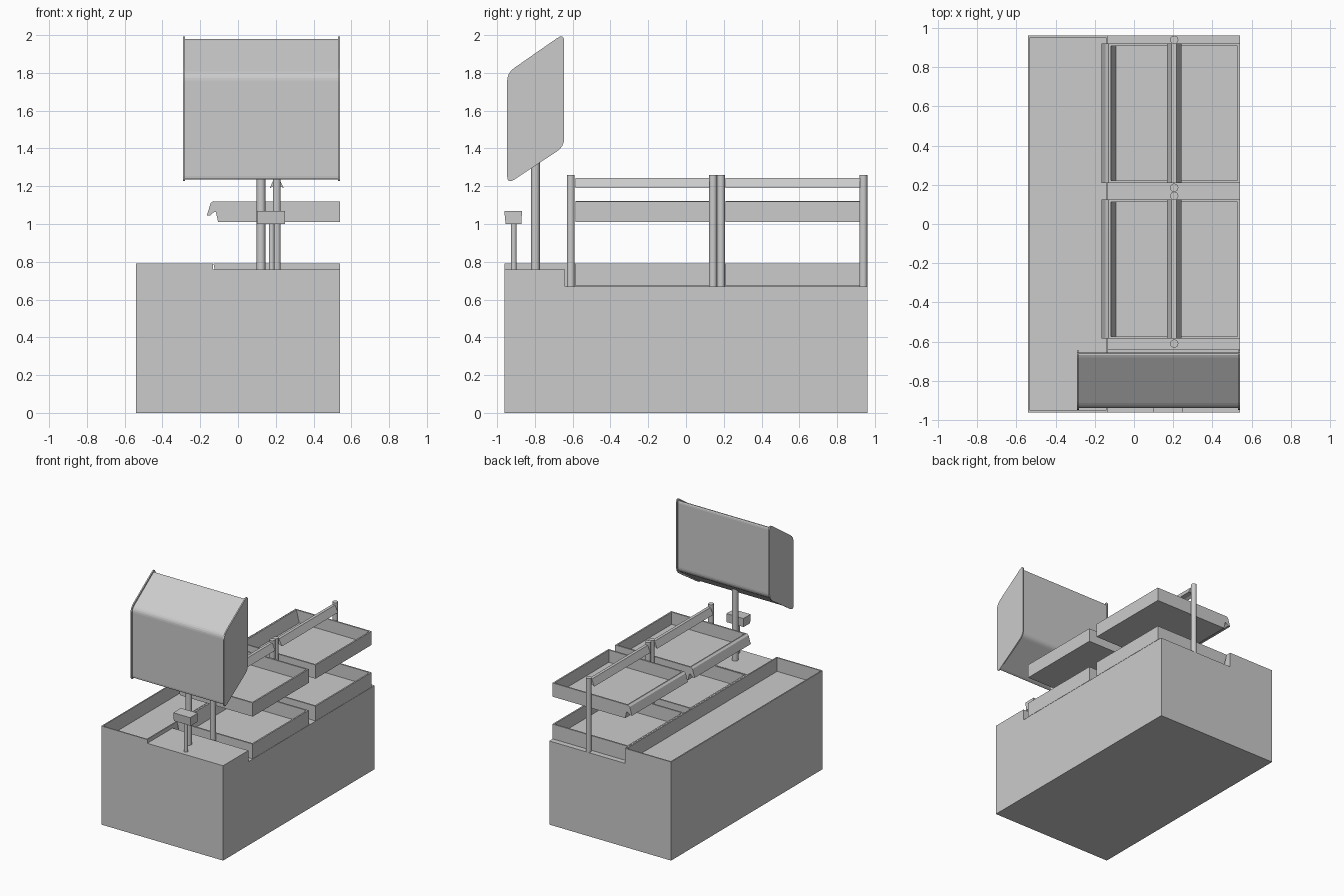
import bpy, bmesh
from mathutils import Vector

if "Cube" in bpy.data.objects:
    bpy.data.objects.remove(bpy.data.objects["Cube"])


def make(name, bm):
    bmesh.ops.recalc_face_normals(bm, faces=bm.faces)
    me = bpy.data.meshes.new(name)
    bm.to_mesh(me)
    bm.free()
    ob = bpy.data.objects.new(name, me)
    bpy.context.collection.objects.link(ob)
    return ob


def loft(name, rings):
    """Skin a list of matching closed rings and cap both ends."""
    bm = bmesh.new()
    vs = [[bm.verts.new(p) for p in r] for r in rings]
    n = len(vs[0])
    for a, b in zip(vs, vs[1:]):
        for i in range(n):
            j = (i + 1) % n
            bm.faces.new((a[i], a[j], b[j], b[i]))
    bm.faces.new(vs[0])
    bm.faces.new(vs[-1])
    return make(name, bm)


def rect(x0, x1, y0, y1, z):
    return [(x0, y0, z), (x1, y0, z), (x1, y1, z), (x0, y1, z)]


def box(name, x0, x1, y0, y1, z0, z1):
    return loft(name, [rect(x0, x1, y0, y1, z0), rect(x0, x1, y0, y1, z1)])


def open_box(name, x0, x1, y0, y1, z0, z1, floor, t=0.012, flare=0.0):
    """Thin walled bin; the left wall leans outward by flare."""
    return loft(name, [
        rect(x0 + flare, x1, y0, y1, z0),
        rect(x0, x1, y0, y1, z1),
        rect(x0 + t, x1 - t, y0 + t, y1 - t, z1),
        rect(x0 + flare + t, x1 - t, y0 + t, y1 - t, floor)])


def prism_x(name, pts, x0, x1):
    return loft(name, [[(x, y, z) for y, z in pts] for x in (x0, x1)])


def prism_y(name, pts, y0, y1):
    return loft(name, [[(x, y, z) for x, z in pts] for y in (y0, y1)])


def post(name, x, y, z0, z1, r):
    bm = bmesh.new()
    bmesh.ops.create_cone(bm, cap_ends=True, segments=20, radius1=r, radius2=r, depth=z1 - z0)
    bmesh.ops.translate(bm, verts=bm.verts, vec=(x, y, (z0 + z1) / 2))
    ob = make(name, bm)
    for p in ob.data.polygons:
        p.use_smooth = len(p.vertices) == 4
    return ob


def rounded(pts, r, steps=4):
    """Round each corner of a profile with a quadratic curve."""
    out = []
    n = len(pts)
    for i in range(n):
        p = Vector(pts[i])
        a = p + (Vector(pts[i - 1]) - p).normalized() * r
        b = p + (Vector(pts[(i + 1) % n]) - p).normalized() * r
        for k in range(steps + 1):
            t = k / steps
            out.append(tuple(a * (1 - t) ** 2 + p * 2 * t * (1 - t) + b * t * t))
    return out


# counter body with a lower shelf behind the front block
prism_x("counter_body", [(-0.96, 0), (0.96, 0), (0.96, 0.67), (-0.64, 0.67),
                         (-0.64, 0.76), (-0.96, 0.76)], -0.132, 0.54)

# long open bin on the left side
open_box("side_bin", -0.54, -0.132, -0.96, 0.96, 0, 0.79, 0.68, t=0.01)

# two bays of trays, each with a label strip and a top rail
for tag, y0, y1 in (("front", -0.585, 0.125), ("rear", 0.21, 0.92)):
    open_box(tag + "_lower_tray", -0.13, 0.54, y0, y1, 0.672, 0.79, 0.685, flare=0.025)
    open_box(tag + "_upper_tray", -0.13, 0.54, y0, y1, 1.01, 1.12, 1.022, flare=0.025)
    prism_y(tag + "_label_strip", [(-0.165, 1.045), (-0.145, 1.11), (-0.13, 1.122),
                                   (-0.112, 1.06), (-0.125, 1.065), (-0.148, 1.045)], y0, y1)
    prism_y(tag + "_top_rail", [(0.168, 1.19), (0.192, 1.243), (0.216, 1.243),
                                (0.243, 1.19), (0.222, 1.2), (0.188, 1.2)], y0, y1)

# posts carrying the rails and upper trays
for i, y in enumerate((-0.61, 0.143, 0.185, 0.939)):
    post(f"rail_post_{i + 1}", 0.205, y, 0.66, 1.26, 0.021)

# angled screen housing between two rounded side plates
outline = [(-0.947, 1.21), (-0.947, 1.80), (-0.645, 2.01), (-0.645, 1.41)]
plate = rounded(outline, 0.045)
zs = [p[1] for p in plate]
prism_x("left_side_plate", plate, -0.29, -0.28)
prism_x("right_side_plate", plate, 0.53, 0.54)
prism_x("screen_housing", rounded([(-0.938, 1.225), (-0.938, 1.79), (-0.655, 1.99),
                                   (-0.655, 1.42)], 0.03), -0.28, 0.53)
post("screen_pole", 0.122, -0.797, 0.75, 1.36, 0.023)

# small payment terminal on its own pole
post("terminal_pole", 0.178, -0.912, 0.75, 1.01, 0.015)
prism_x("terminal", [(-0.955, 1.0), (-0.872, 1.0), (-0.868, 1.07), (-0.962, 1.068)], 0.1, 0.25)
